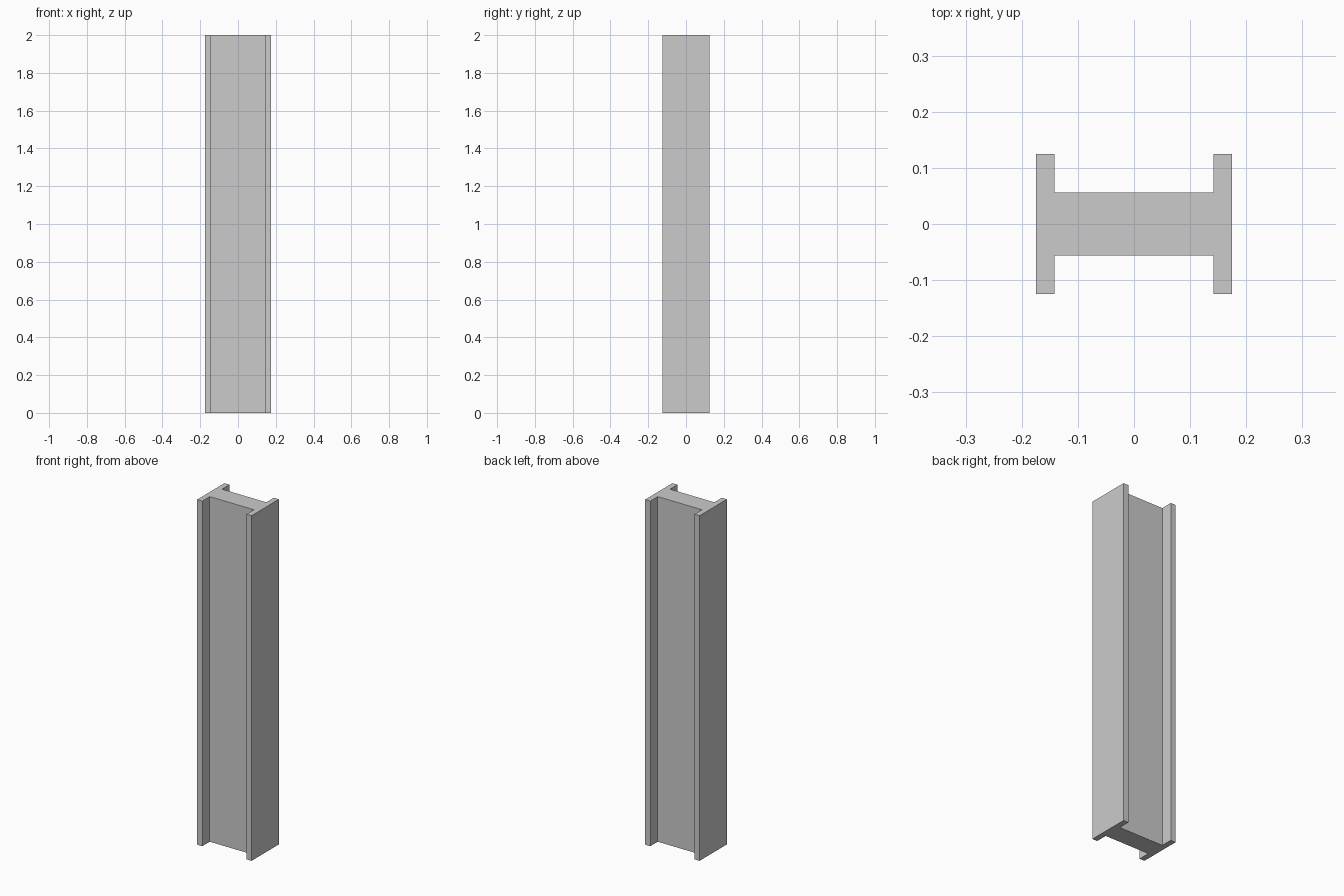
import bpy, bmesh

if "Cube" in bpy.data.objects:
    bpy.data.objects.remove(bpy.data.objects["Cube"])

HALF_X, FLANGE_IN = 0.1745, 0.142   # outer and inner flange faces
HALF_Y, WEB_Y = 0.1245, 0.0565      # half flange width, half web thickness
HEIGHT = 2.0

# One quarter of the H section, mirrored into the full outline
right_top = [(FLANGE_IN, WEB_Y), (FLANGE_IN, HALF_Y), (HALF_X, HALF_Y)]
right = right_top + [(x, -y) for x, y in reversed(right_top)]
outline = right + [(-x, y) for x, y in reversed(right)]

# Column: H section extruded upwards
bm = bmesh.new()
base = bm.faces.new([bm.verts.new((x, y, 0)) for x, y in outline])
result = bmesh.ops.extrude_face_region(bm, geom=[base], use_keep_orig=True)
top = [v for v in result["geom"] if isinstance(v, bmesh.types.BMVert)]
bmesh.ops.translate(bm, vec=(0, 0, HEIGHT), verts=top)
bmesh.ops.recalc_face_normals(bm, faces=bm.faces)

mesh = bpy.data.meshes.new("steel_column")
bm.to_mesh(mesh)
bm.free()
bpy.context.collection.objects.link(bpy.data.objects.new("steel_column", mesh))
